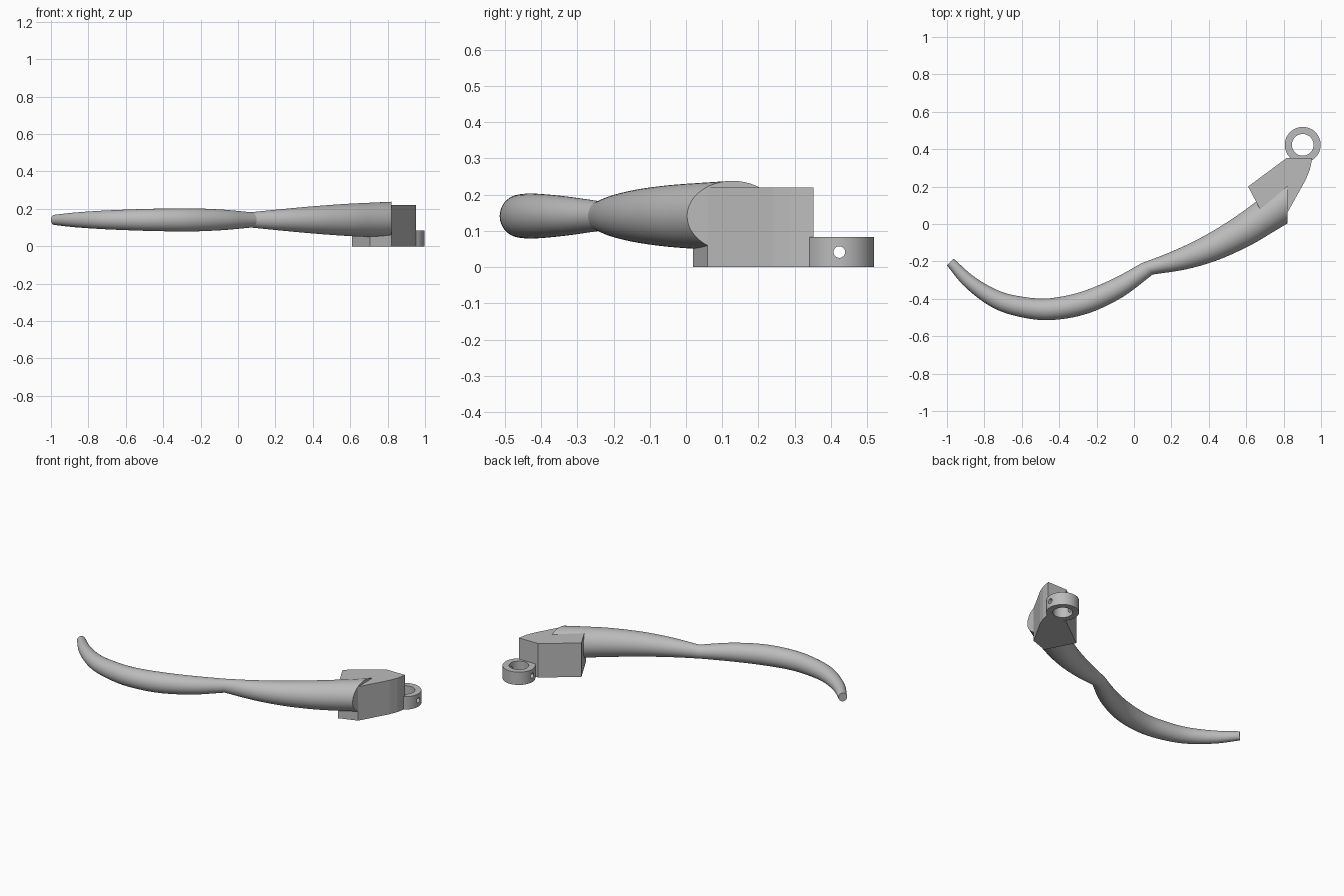
import bpy, bmesh, math
from mathutils import Matrix

cube = bpy.data.objects.get("Cube")
if cube:
    bpy.data.objects.remove(cube, do_unlink=True)

grey = bpy.data.materials.new("plain_grey")
grey.use_nodes = True
grey.diffuse_color = (0.5, 0.5, 0.5, 1)
grey.node_tree.nodes["Principled BSDF"].inputs["Base Color"].default_value = (0.5, 0.5, 0.5, 1)


def make_object(name, bm, smooth=True):
    bmesh.ops.recalc_face_normals(bm, faces=bm.faces)
    mesh = bpy.data.meshes.new(name)
    bm.to_mesh(mesh)
    bm.free()
    mesh.materials.append(grey)
    obj = bpy.data.objects.new(name, mesh)
    bpy.context.collection.objects.link(obj)
    if smooth:
        bpy.ops.object.select_all(action='DESELECT')
        obj.select_set(True)
        bpy.context.view_layer.objects.active = obj
        bpy.ops.object.shade_smooth_by_angle(angle=math.radians(35))
    return obj


def spline(rows, steps):
    """Catmull-Rom interpolation of rows of numbers."""
    first = [2 * a - b for a, b in zip(rows[0], rows[1])]
    last = [2 * a - b for a, b in zip(rows[-1], rows[-2])]
    pts = [first] + rows + [last]
    out = []
    for i in range(len(rows) - 1):
        for s in range(steps):
            t = s / steps
            out.append([b + t * (c - a) / 2
                        + t * t * (a - 2.5 * b + 2 * c - d / 2)
                        + t ** 3 * (1.5 * (b - c) + (d - a) / 2)
                        for a, b, c, d in zip(*pts[i:i + 4])])
    return out + [rows[-1]]


def loft(name, rows, z=0.141, sides=48, steps=7):
    """Oval sections, each given by front edge x y, back edge x y, half height."""
    bm = bmesh.new()
    rings = []
    for fx, fy, bx, by, half in spline(rows, steps):
        ring = []
        for k in range(sides):
            a = math.tau * k / sides
            w = (1 + math.cos(a)) / 2
            ring.append(bm.verts.new((fx + (bx - fx) * w, fy + (by - fy) * w,
                                      z + half * math.sin(a))))
        rings.append(ring)
    for r, q in zip(rings, rings[1:]):
        for k in range(sides):
            n = (k + 1) % sides
            bm.faces.new((r[k], r[n], q[n], q[k]))
    bm.faces.new(rings[0])
    bm.faces.new(rings[-1])
    return make_object(name, bm)


# Curved outer arm, tapering to the tip
loft("outer_arm", [
    (-1.0, -.222, -.965, -.185, .027),
    (-.9, -.34, -.85, -.285, .039),
    (-.75, -.45, -.71, -.362, .049),
    (-.58, -.503, -.56, -.394, .056),
    (-.42, -.512, -.44, -.396, .060),
    (-.24, -.476, -.28, -.362, .062),
    (-.06, -.39, -.11, -.292, .055),
    (.10, -.27, .04, -.21, .041)])

# Inner arm, swelling towards the flat end
loft("inner_arm", [
    (.10, -.27, .04, -.21, .041),
    (.28, -.242, .20, -.148, .058),
    (.45, -.192, .36, -.072, .073),
    (.62, -.115, .52, .024, .085),
    (.74, -.045, .68, .14, .092),
    (.82, .003, .82, .255, .097)])

# Mounting block
outline = [(.61, .2), (.705, .02), (.82, .06), (.92, .24), (.94, .29),
           (.953, .352), (.815, .352)]
bm = bmesh.new()
base = bm.faces.new([bm.verts.new((x, y, 0)) for x, y in outline])
top = bmesh.ops.extrude_face_region(bm, geom=[base], use_keep_orig=True)
bmesh.ops.translate(bm, vec=(0, 0, .22),
                    verts=[v for v in top["geom"] if isinstance(v, bmesh.types.BMVert)])
make_object("mounting_block", bm, smooth=False)

# Clamp ring
CX, CY, HEIGHT, SIDES = .902, .423, .083, 64
bm = bmesh.new()
profile = [(.096, 0), (.096, HEIGHT), (.058, HEIGHT), (.058, 0)]
loops = [[bm.verts.new((CX + r * math.cos(math.tau * k / SIDES),
                        CY + r * math.sin(math.tau * k / SIDES), z))
          for r, z in profile] for k in range(SIDES)]
for k in range(SIDES):
    a, b = loops[k], loops[(k + 1) % SIDES]
    for j in range(4):
        i = (j + 1) % 4
        bm.faces.new((a[j], b[j], b[i], a[i]))
ring = make_object("clamp_ring", bm)

# Screw hole straight through both ring walls
bm = bmesh.new()
bmesh.ops.create_cone(bm, cap_ends=True, segments=24, radius1=.016, radius2=.016, depth=.3,
                      matrix=Matrix.Translation((CX, CY, HEIGHT / 2))
                      @ Matrix.Rotation(math.pi / 2, 4, 'Y'))
cutter = make_object("screw_hole_cutter", bm)
cutter.hide_render = True
cutter.display_type = 'WIRE'
hole = ring.modifiers.new("screw_hole", 'BOOLEAN')
hole.operation = 'DIFFERENCE'
hole.solver = 'EXACT'
hole.object = cutter
bpy.context.view_layer.objects.active = ring
bpy.ops.object.modifier_apply(modifier=hole.name)
bpy.data.objects.remove(cutter, do_unlink=True)
bpy.ops.object.select_all(action='DESELECT')
ring.select_set(True)
bpy.ops.object.shade_smooth_by_angle(angle=math.radians(35))
